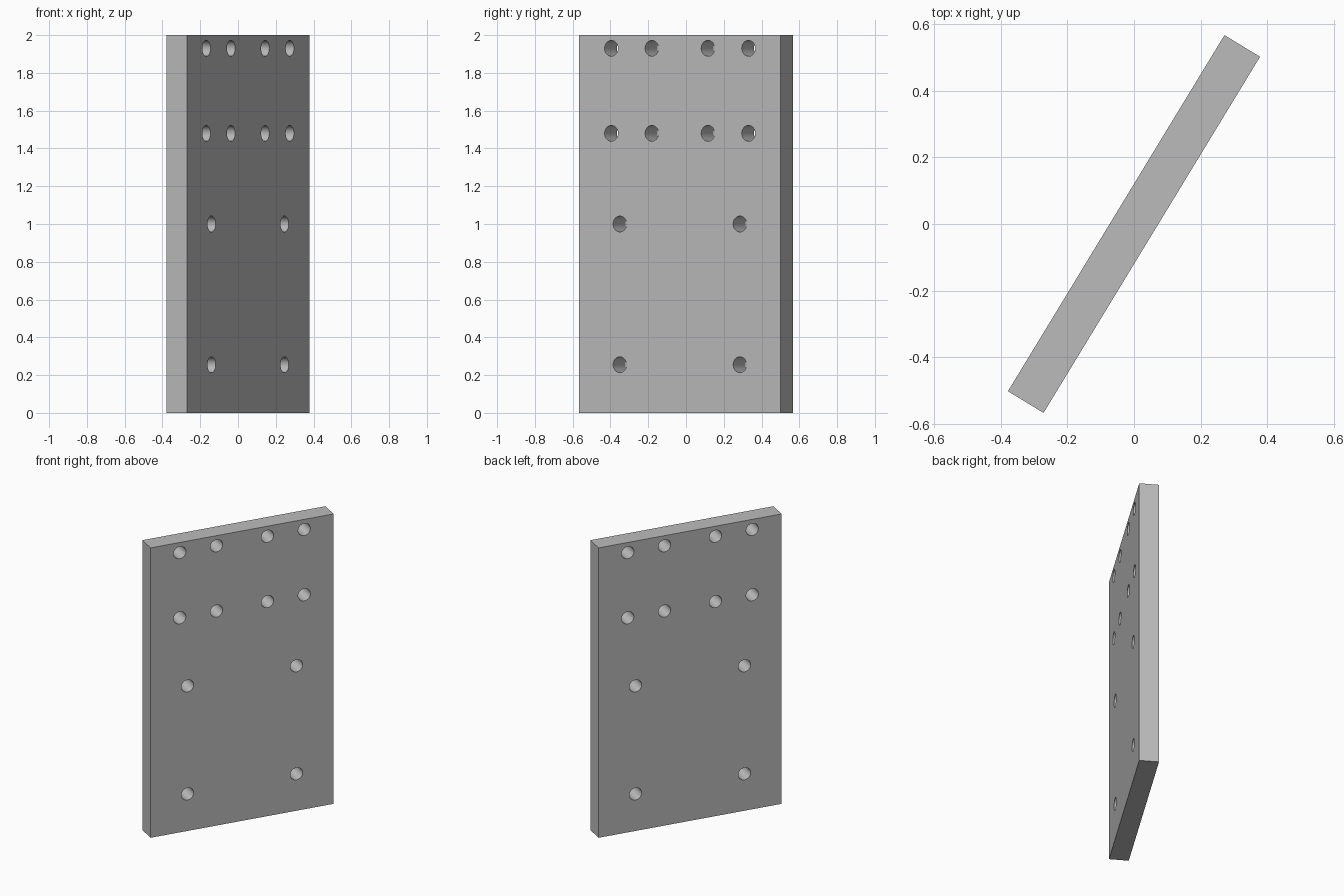
import bpy
import math
from mathutils import Matrix

cube = bpy.data.objects.get("Cube")
if cube:
    bpy.data.objects.remove(cube, do_unlink=True)

WIDTH, THICK, HEIGHT = 1.25, 0.125, 2.0
TURN = math.radians(58.7)
HOLE_RADIUS = 0.042

# Single plain grey
grey = bpy.data.materials.new("plain grey")
grey.use_nodes = True
colour = (0.5, 0.5, 0.5, 1)
grey.diffuse_color = colour
grey.node_tree.nodes["Principled BSDF"].inputs["Base Color"].default_value = colour

# Flat slab
bpy.ops.mesh.primitive_cube_add(size=1, location=(0, 0, HEIGHT / 2))
plate = bpy.context.object
plate.name = "mounting_plate"
plate.scale = (WIDTH, THICK, HEIGHT)
bpy.ops.object.transform_apply(location=True, rotation=False, scale=True)
plate.data.materials.append(grey)

# Mirrored bolt holes: distance from the centre line, height
holes = [(u, z) for z in (1.93, 1.48) for u in (0.174, 0.425)]
holes += [(0.372, z) for z in (1.0, 0.255)]


def drill(x, z):
    """Cut one round hole right through the slab."""
    bpy.ops.mesh.primitive_cylinder_add(
        vertices=32, radius=HOLE_RADIUS, depth=THICK * 2,
        location=(x, 0, z), rotation=(math.pi / 2, 0, 0))
    cutter = bpy.context.object
    cutter.name = "hole_cutter"
    cutter.hide_render = True
    cutter.data.materials.append(grey)
    mod = plate.modifiers.new("hole", 'BOOLEAN')
    mod.operation = 'DIFFERENCE'
    mod.solver = 'EXACT'
    mod.object = cutter
    bpy.context.view_layer.objects.active = plate
    bpy.ops.object.modifier_apply(modifier=mod.name)
    bpy.data.objects.remove(cutter, do_unlink=True)


for u, z in holes:
    for side in (-1, 1):
        drill(side * u, z)

# Turn the finished plate and keep the hole edges crisp
plate.data.transform(Matrix.Rotation(TURN, 4, 'Z'))
bpy.ops.object.select_all(action='DESELECT')
plate.select_set(True)
bpy.context.view_layer.objects.active = plate
bpy.ops.object.shade_smooth_by_angle(angle=math.radians(30))
